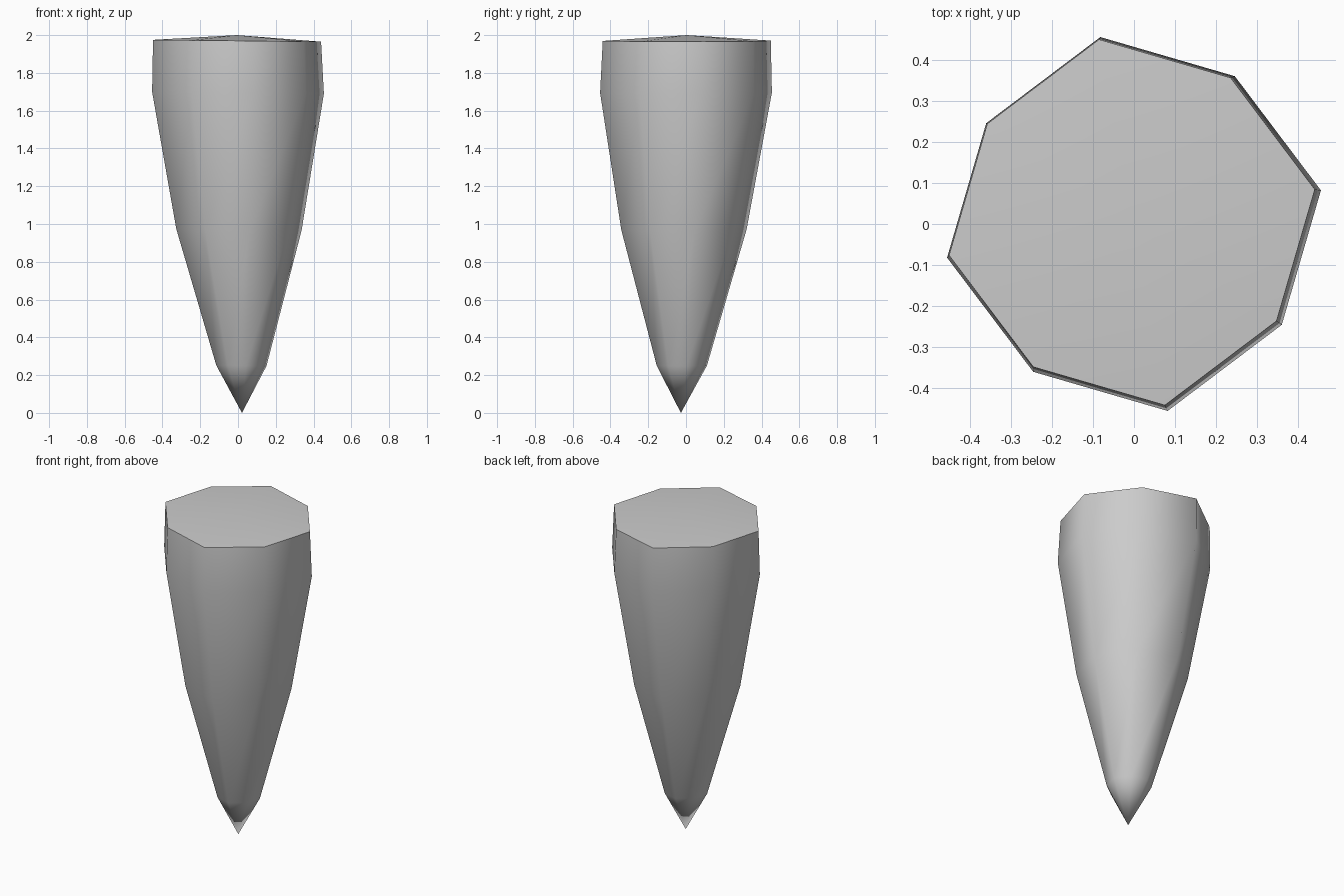
import bpy
import bmesh
import math
from mathutils import Vector

cube = bpy.data.objects.get("Cube")
if cube:
    bpy.data.objects.remove(cube, do_unlink=True)

SIDES = 8
TILT = -0.011

# Single stone grey
grey = bpy.data.materials.new("stone_grey")
grey.use_nodes = True
colour = (0.6, 0.6, 0.6, 1.0)
grey.diffuse_color = colour
bsdf = grey.node_tree.nodes["Principled BSDF"]
bsdf.inputs["Base Color"].default_value = colour
bsdf.inputs["Roughness"].default_value = 0.8

# Rings of the tapering spike: centre x, centre y, height, radius
rings = [
    (0.018, -0.022, 0.25, 0.135),
    (0.005, -0.011, 0.97, 0.337),
    (0.0, 0.0, 1.695, 0.462),
    (-0.005, 0.004, 1.97, 0.452),
]


def add_ring(bm, cx, cy, z, radius):
    """Slightly irregular octagon: alternate corners sit a little further in."""
    verts = []
    for i in range(SIDES):
        angle = math.radians(10.2 + 45 * i + 0.5 * (i % 2))
        r = radius * (0.942 if i % 2 else 1.0)
        x, y = r * math.cos(angle), r * math.sin(angle)
        verts.append(bm.verts.new(Vector((cx + x, cy + y, z + TILT * x))))
    return verts


bm = bmesh.new()
loops = [add_ring(bm, *ring) for ring in rings]
tip = bm.verts.new((0.021, -0.027, 0.0))
crown = bm.verts.new((-0.005, 0.004, 2.0))

# Pointed tip, side walls and shallow crown
for i in range(SIDES):
    j = (i + 1) % SIDES
    bm.faces.new((tip, loops[0][j], loops[0][i]))
    for low, high in zip(loops, loops[1:]):
        bm.faces.new((low[i], low[j], high[j], high[i]))
    bm.faces.new((loops[-1][i], loops[-1][j], crown))
bmesh.ops.recalc_face_normals(bm, faces=bm.faces[:])

mesh = bpy.data.meshes.new("spike")
bm.to_mesh(mesh)
bm.free()
mesh.materials.append(grey)
spike = bpy.data.objects.new("spike", mesh)
bpy.context.collection.objects.link(spike)

# Smooth sides, crisp rim
bpy.ops.object.select_all(action="DESELECT")
spike.select_set(True)
bpy.context.view_layer.objects.active = spike
bpy.ops.object.shade_smooth_by_angle(angle=math.radians(60))
